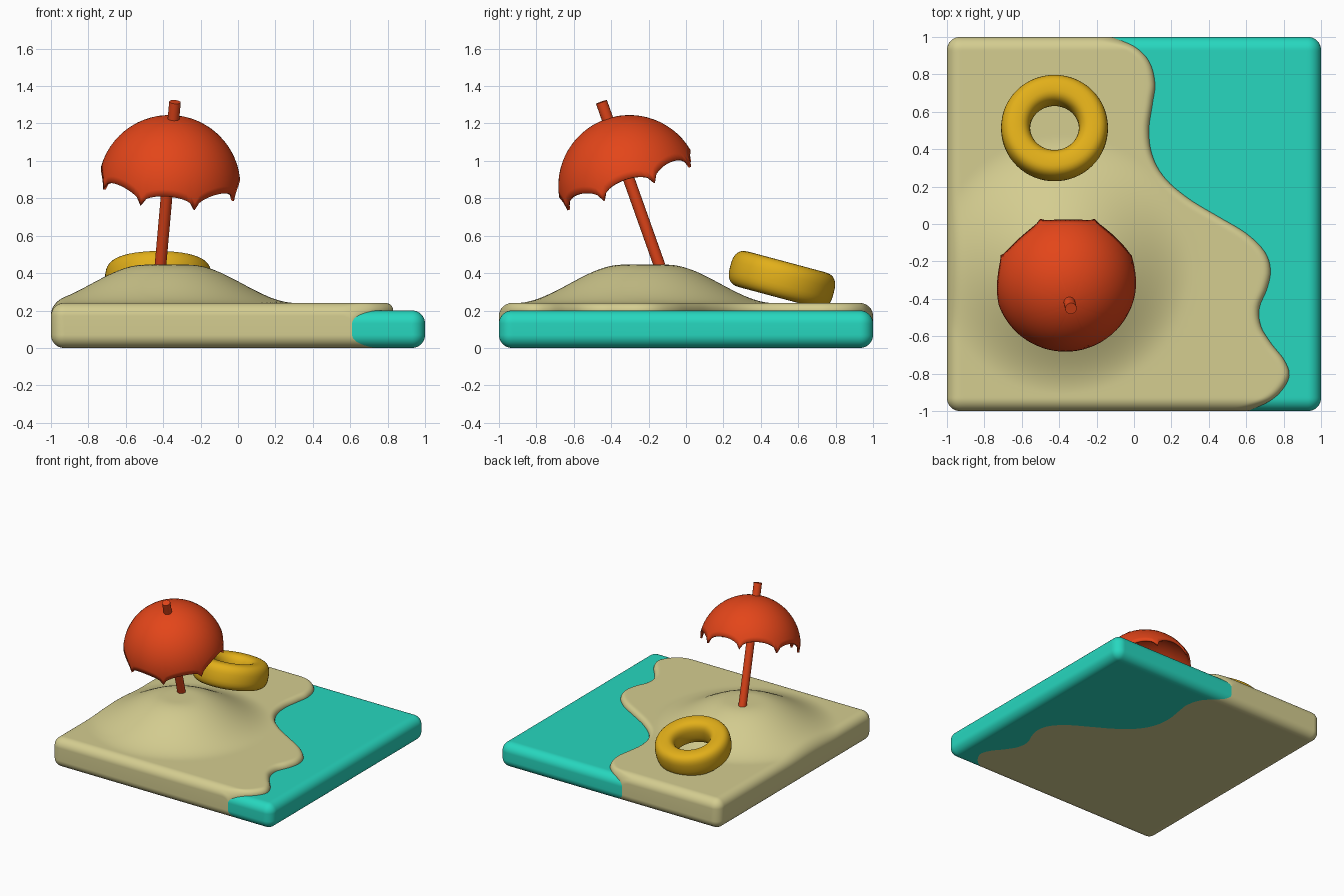
import bpy, bmesh
from math import sin, cos, pi, sqrt, hypot, radians
from mathutils import Vector, Matrix

if "Cube" in bpy.data.objects:
    bpy.data.objects.remove(bpy.data.objects["Cube"])

RND = 0.07  # edge and corner radius of the base

def finish(name, bm, color, mat_name):
    bmesh.ops.recalc_face_normals(bm, faces=bm.faces)
    me = bpy.data.meshes.new(name)
    bm.to_mesh(me)
    bm.free()
    ob = bpy.data.objects.new(name, me)
    bpy.context.collection.objects.link(ob)
    mat = bpy.data.materials.get(mat_name) or bpy.data.materials.new(mat_name)
    mat.diffuse_color = (*color, 1)
    mat.use_nodes = True
    mat.node_tree.nodes["Principled BSDF"].inputs["Base Color"].default_value = mat.diffuse_color
    me.materials.append(mat)
    bpy.ops.object.select_all(action='DESELECT')
    ob.select_set(True)
    bpy.context.view_layer.objects.active = ob
    bpy.ops.object.shade_smooth_by_angle(angle=radians(35))
    return ob

# Shoreline as (y, x) points, read as a smooth curve
SHORE = [(-1, .61), (-.95, .72), (-.89, .79), (-.81, .83), (-.73, .805), (-.64, .735),
         (-.55, .68), (-.45, .67), (-.35, .71), (-.25, .73), (-.15, .70), (-.05, .60),
         (.04, .45), (.13, .30), (.24, .17), (.36, .10), (.5, .08), (.65, .10),
         (.75, .112), (.87, .08), (.95, .0), (1, -.12)]

def shore(y):
    y = max(-1, min(1, y))
    n = len(SHORE) - 1
    i = next(k for k in range(n) if y <= SHORE[k + 1][0] + 1e-9)
    def slope(k):
        a, b = SHORE[max(k - 1, 0)], SHORE[min(k + 1, n)]
        return (b[1] - a[1]) / (b[0] - a[0])
    (y0, x0), (y1, x1) = SHORE[i], SHORE[i + 1]
    h = y1 - y0
    t = (y - y0) / h
    return ((2*t**3 - 3*t**2 + 1) * x0 + (t**3 - 2*t*t + t) * h * slope(i)
            + (3*t*t - 2*t**3) * x1 + (t**3 - t*t) * h * slope(i + 1))

def fillet(d, r):
    """How far a rounded edge has dropped at distance d from the border."""
    d = max(0, min(r, d))
    return r - sqrt(max(0, r*r - (r - d)**2))

def edge_drop(x, y):
    return fillet(RND - hypot(max(abs(x) - 1 + RND, 0), max(abs(y) - 1 + RND, 0)), RND)

def border(y):
    return 1 - fillet(1 - abs(y), RND)

def slab(name, left, right, top, color, nx=60, ny=130):
    """Closed slab between two side curves, with a height function on top."""
    bm = bmesh.new()
    up, low = [], []
    for j in range(ny + 1):
        y = -cos(pi * j / ny)
        a, b = left(y), right(y)
        xs = [a + (b - a) * (.5 - .5 * cos(pi * i / nx)) for i in range(nx + 1)]
        up.append([bm.verts.new((x, y, top(x, y) - edge_drop(x, y))) for x in xs])
        low.append([bm.verts.new((x, y, edge_drop(x, y))) for x in xs])
    for g in (up, low):
        for j in range(ny):
            for i in range(nx):
                bm.faces.new((g[j][i], g[j][i+1], g[j+1][i+1], g[j+1][i]))
    for j in range(ny):
        for i in (0, nx):
            bm.faces.new((up[j][i], up[j+1][i], low[j+1][i], low[j][i]))
    for i in range(nx):
        for j in (0, ny):
            bm.faces.new((up[j][i], up[j][i+1], low[j][i+1], low[j][i]))
    return finish(name, bm, color, name + "_colour")

def sand_top(x, y):
    t = max(0, min(1, (hypot(x + .38, y + .22) - .12) / .57))
    mound = .205 * (1 - t*t*(3 - 2*t))
    slope = (shore(y + .01) - shore(y - .01)) / .02
    return .24 + mound - fillet((shore(y) - x) / hypot(1, slope), .04)

# Sand with mound, and water
slab("sand", lambda y: -border(y), shore, sand_top, (.66, .61, .28))
slab("water", shore, border, lambda x, y: .2, (.02, .68, .52))

# Leaning umbrella
RED = (.77, .06, .01)
foot, tip = Vector((-.42, -.12, .38)), Vector((-.337, -.452, 1.315))
axis = (tip - foot).normalized()
side = Vector((0, 1, 0)).cross(axis).normalized()
frame = Matrix((side, axis.cross(side), axis)).transposed().to_4x4()

bm = bmesh.new()
bmesh.ops.create_cone(bm, cap_ends=True, segments=24, radius1=.031, radius2=.031,
                      depth=(tip - foot).length,
                      matrix=Matrix.Translation((foot + tip) / 2) @ frame)
finish("umbrella_pole", bm, RED, "umbrella_colour")

# Hemispherical canopy with eight scallops
bm = bmesh.new()
R, LOBES, SEG, RINGS = .38, 8, 12, 14
place = Matrix.Translation((-.367, -.303, .865)) @ frame
N = LOBES * SEG
rings = []
for k in range(RINGS):
    ring = []
    for i in range(N):
        az = 2 * pi * i / N + pi / LOBES
        u = 2 * (i % SEG) / SEG - 1
        rim = .19 * sqrt(max(0, 1 - u*u))
        lat = rim + (pi / 2 - rim) * k / RINGS
        ring.append(bm.verts.new(place @ Vector((R*cos(lat)*sin(az), R*cos(lat)*cos(az), R*sin(lat)))))
    rings.append(ring)
apex = bm.verts.new(place @ Vector((0, 0, R)))
for i in range(N):
    n = (i + 1) % N
    for a, b in zip(rings, rings[1:]):
        bm.faces.new((a[i], a[n], b[n], b[i]))
    bm.faces.new((rings[-1][i], rings[-1][n], apex))
canopy = finish("umbrella_canopy", bm, RED, "umbrella_colour")
mod = canopy.modifiers.new("thickness", 'SOLIDIFY')
mod.thickness, mod.offset = .015, -1

# Swim ring: squarish section swept round, tilted against the mound
bm = bmesh.new()
NU, NV, E = 64, 32, 2 / 2.7
place = Matrix.Translation((-.425, .513, .365)) @ Matrix.Rotation(radians(-15), 4, 'X')
def power(v):
    return abs(v)**E * (1 if v > 0 else -1)
loops = []
for i in range(NU):
    a = 2 * pi * i / NU
    loop = []
    for j in range(NV):
        b = 2 * pi * j / NV
        r = .208 + .078 * power(cos(b))
        loop.append(bm.verts.new(place @ Vector((r*cos(a), r*sin(a), .098 * power(sin(b))))))
    loops.append(loop)
for i in range(NU):
    p, q = loops[i], loops[(i + 1) % NU]
    for j in range(NV):
        n = (j + 1) % NV
        bm.faces.new((p[j], q[j], q[n], p[n]))
finish("swim_ring", bm, (.76, .43, .01), "ring_colour")
